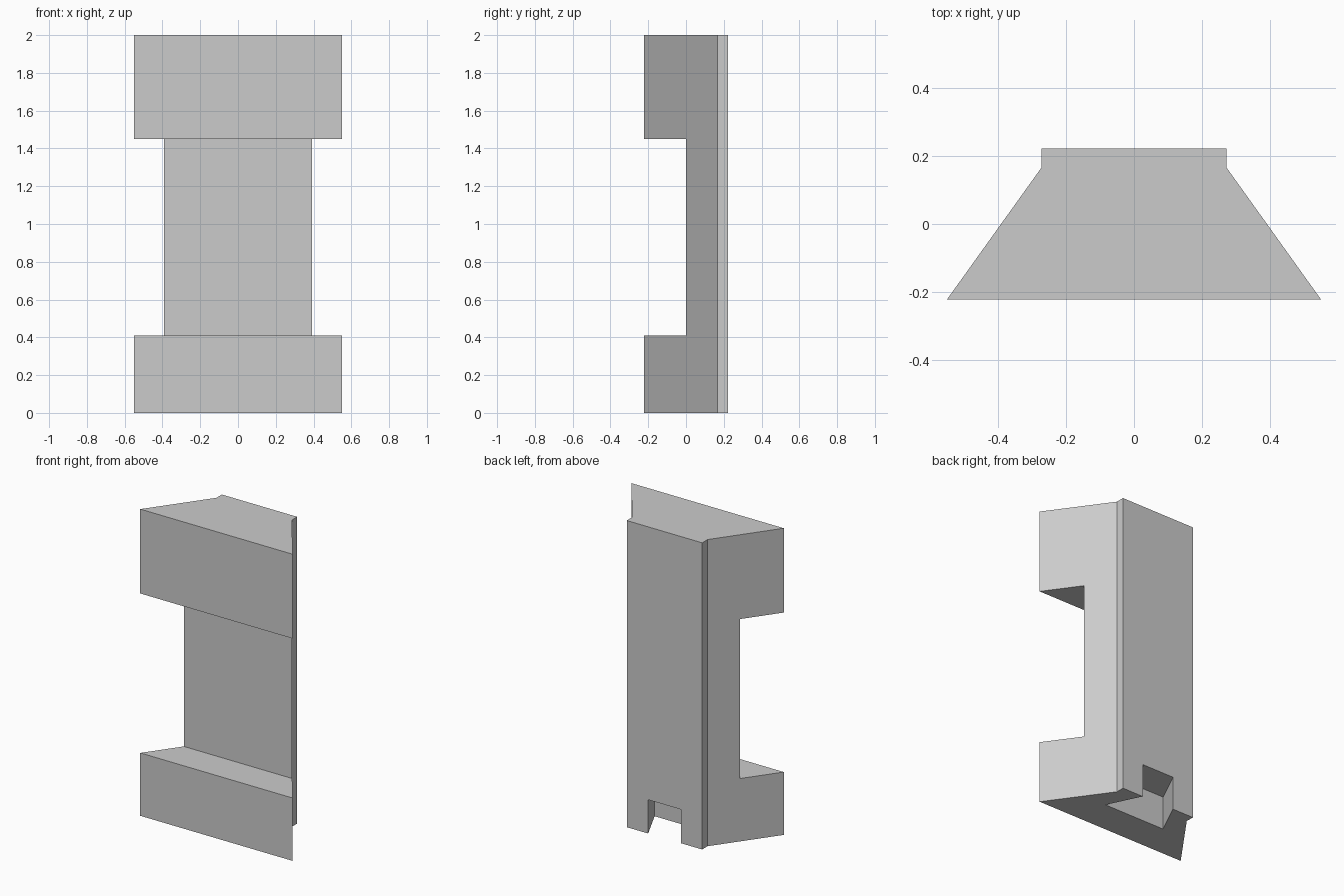
import bpy
import bmesh

cube = bpy.data.objects.get("Cube")
if cube:
    bpy.data.objects.remove(cube, do_unlink=True)

# Single grey colour
GREY = (0.6, 0.6, 0.6, 1.0)
grey = bpy.data.materials.new("light_grey")
grey.use_nodes = True
grey.diffuse_color = GREY
grey.node_tree.nodes["Principled BSDF"].inputs["Base Color"].default_value = GREY


def prism(name, half_outline, bottom, top):
    """Extrude a plan outline, given as its +x half and mirrored, along z."""
    outline = half_outline + [(-x, y) for x, y in reversed(half_outline)]
    bm = bmesh.new()
    base = bm.faces.new([bm.verts.new((x, y, bottom)) for x, y in outline])
    extruded = bmesh.ops.extrude_face_region(bm, geom=[base])["geom"]
    moved = [v for v in extruded if isinstance(v, bmesh.types.BMVert)]
    bmesh.ops.translate(bm, verts=moved, vec=(0, 0, top - bottom))
    bmesh.ops.recalc_face_normals(bm, faces=bm.faces)
    mesh = bpy.data.meshes.new(name)
    bm.to_mesh(mesh)
    bm.free()
    mesh.materials.append(grey)
    obj = bpy.data.objects.new(name, mesh)
    bpy.context.collection.objects.link(obj)
    return obj


def cut(target, cutter):
    """Subtract the cutter from the target, then discard it."""
    cutter.hide_render = True
    mod = target.modifiers.new("cut", "BOOLEAN")
    mod.operation = "DIFFERENCE"
    mod.solver = "EXACT"
    mod.object = cutter
    bpy.context.view_layer.objects.active = target
    bpy.ops.object.modifier_apply(modifier=mod.name)
    bpy.data.objects.remove(cutter, do_unlink=True)


# Tapered block with a straight strip along its back
block = prism("tapered_block",
              [(0.55, -0.222), (0.272, 0.166), (0.272, 0.222)], 0, 2)

# Wide recess across the front
cut(block, prism("front_recess", [(0.7, -0.4), (0.7, 0.0)], 0.41, 1.45))

# Dovetail socket in the foot, open to the back and below
slope = 0.107 / 0.22
cut(block, prism("dovetail_socket",
                 [(0.225, 0.002), (0.118 - 0.1 * slope, 0.322)], -0.1, 0.22))
